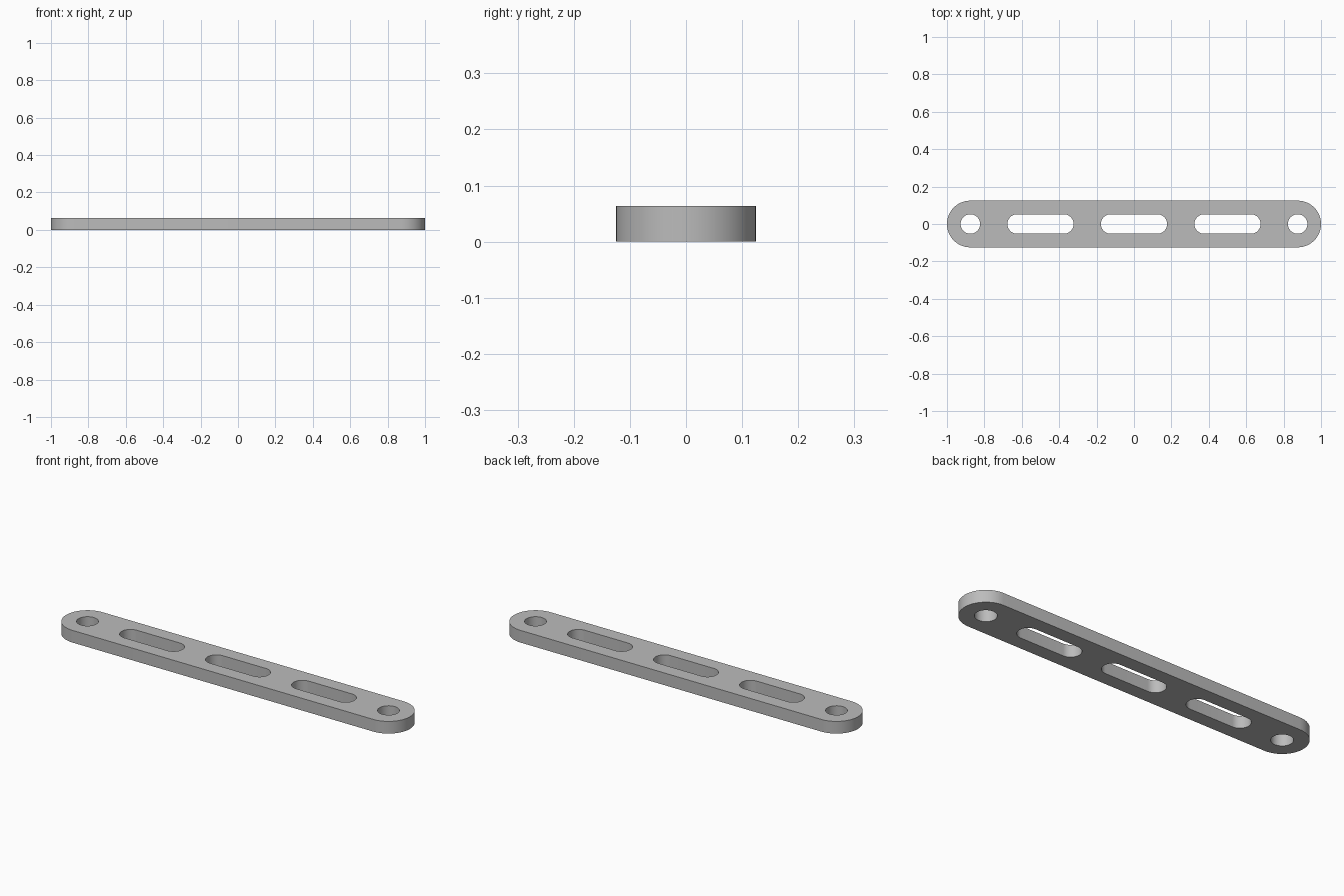
import bpy
import bmesh
import math

if "Cube" in bpy.data.objects:
    bpy.data.objects.remove(bpy.data.objects["Cube"])

HEIGHT = 0.064
SEGMENTS = 24  # segments per half circle


def add_outline(curve, cx, half_length, radius):
    """Add a closed stadium outline (a circle when half_length equals radius)."""
    straight = half_length - radius
    points = []
    for side, start in ((1, -math.pi / 2), (-1, math.pi / 2)):
        for i in range(SEGMENTS + 1):
            if straight < 1e-6 and i == SEGMENTS:
                continue
            a = start + math.pi * i / SEGMENTS
            points.append((cx + side * straight + radius * math.cos(a), radius * math.sin(a)))
    spline = curve.splines.new('POLY')
    spline.points.add(len(points) - 1)
    for p, (x, y) in zip(spline.points, points):
        p.co = (x, y, 0, 1)
    spline.use_cyclic_u = True


# Flat profile: rounded bar, three slots, two end holes
profile = bpy.data.curves.new("bar_profile", 'CURVE')
profile.dimensions = '2D'
profile.fill_mode = 'BOTH'
profile.extrude = HEIGHT / 2
add_outline(profile, 0, 1.0, 0.125)
for x in (-0.5, 0, 0.5):
    add_outline(profile, x, 0.177, 0.052)
for x in (-0.875, 0.875):
    add_outline(profile, x, 0.052, 0.052)

# Turn the extruded profile into a closed mesh resting on the ground
helper = bpy.data.objects.new("bar_profile", profile)
bpy.context.collection.objects.link(helper)
bpy.context.view_layer.update()
mesh = bpy.data.meshes.new_from_object(helper.evaluated_get(bpy.context.evaluated_depsgraph_get()))
bpy.data.objects.remove(helper)

bm = bmesh.new()
bm.from_mesh(mesh)
bmesh.ops.remove_doubles(bm, verts=bm.verts, dist=1e-5)
bmesh.ops.translate(bm, verts=bm.verts, vec=(0, 0, HEIGHT / 2))
bmesh.ops.recalc_face_normals(bm, faces=bm.faces)
bm.to_mesh(mesh)
bm.free()

bar = bpy.data.objects.new("slotted_bar", mesh)
bpy.context.collection.objects.link(bar)

# Plain grey finish
grey = bpy.data.materials.new("grey")
grey.diffuse_color = (0.5, 0.5, 0.5, 1)
grey.use_nodes = True
grey.node_tree.nodes["Principled BSDF"].inputs["Base Color"].default_value = grey.diffuse_color
mesh.materials.clear()
mesh.materials.append(grey)

# Smooth round walls, sharp rims
bpy.context.view_layer.objects.active = bar
bar.select_set(True)
bpy.ops.object.shade_smooth_by_angle(angle=math.radians(30))
